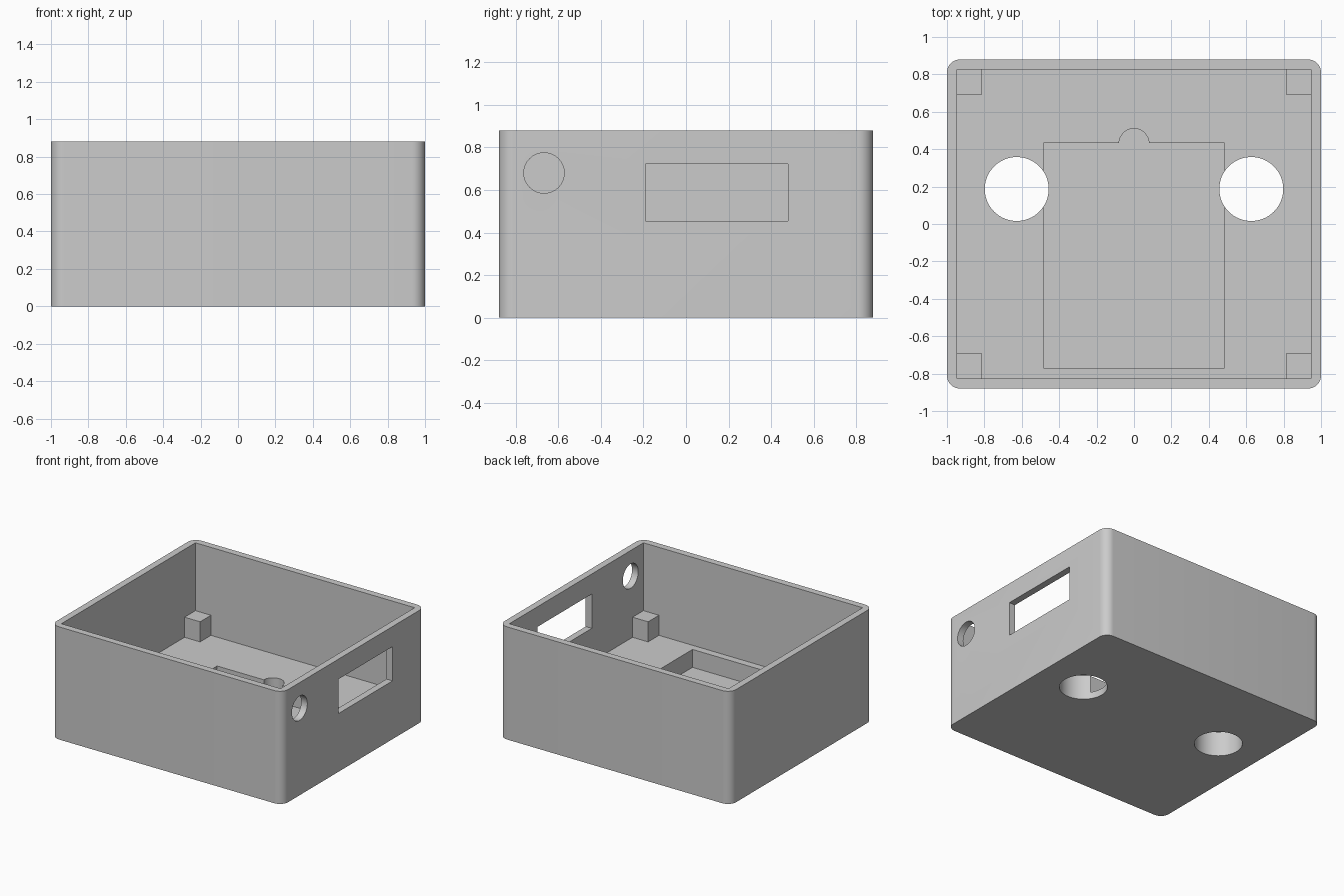
import bpy, bmesh, math
from mathutils import Matrix

if "Cube" in bpy.data.objects:
    bpy.data.objects.remove(bpy.data.objects["Cube"], do_unlink=True)

W, D, H = 1.0, 0.88, 0.88        # half width, half depth, height
WALL = 0.053
FLOOR, BASE = 0.193, 0.053       # raised floor and pocket floor heights
POST, POST_TOP = 0.134, 0.35
IX, IY = W - WALL, D - WALL      # inner half sizes

grey = bpy.data.materials.new("plain_grey")
grey.use_nodes = True
grey.diffuse_color = (0.6, 0.6, 0.6, 1)
grey.node_tree.nodes["Principled BSDF"].inputs["Base Color"].default_value = (0.6, 0.6, 0.6, 1)


def make(name, bm):
    bmesh.ops.recalc_face_normals(bm, faces=bm.faces)
    mesh = bpy.data.meshes.new(name)
    bm.to_mesh(mesh)
    bm.free()
    mesh.materials.append(grey)
    obj = bpy.data.objects.new(name, mesh)
    bpy.context.collection.objects.link(obj)
    return obj


def box(name, x0, x1, y0, y1, z0, z1):
    bm = bmesh.new()
    bmesh.ops.create_cube(bm, size=1)
    for v in bm.verts:
        v.co.x = x1 if v.co.x > 0 else x0
        v.co.y = y1 if v.co.y > 0 else y0
        v.co.z = z1 if v.co.z > 0 else z0
    return make(name, bm)


def cylinder(name, centre, radius, length, axis="Z"):
    bm = bmesh.new()
    turn = Matrix.Rotation(math.pi / 2, 4, "Y") if axis == "X" else Matrix()
    bmesh.ops.create_cone(bm, cap_ends=True, segments=64, radius1=radius, radius2=radius,
                          depth=length, matrix=Matrix.Translation(centre) @ turn)
    return make(name, bm)


def cut(target, cutter):
    cutter.hide_render = True
    mod = target.modifiers.new("cut", "BOOLEAN")
    mod.operation, mod.solver, mod.object = "DIFFERENCE", "EXACT", cutter
    bpy.context.view_layer.objects.active = target
    bpy.ops.object.modifier_apply(modifier=mod.name)
    bpy.data.objects.remove(cutter, do_unlink=True)


# Outer shell: rounded rectangle extruded upward
R, STEPS = 0.07, 10
bm = bmesh.new()
ring = []
for i, (sx, sy) in enumerate([(1, 1), (-1, 1), (-1, -1), (1, -1)]):
    for k in range(STEPS + 1):
        a = math.pi / 2 * (i + k / STEPS)
        ring.append(bm.verts.new((sx * (W - R) + R * math.cos(a),
                                  sy * (D - R) + R * math.sin(a), 0)))
face = bm.faces.new(ring)
top = bmesh.ops.extrude_face_region(bm, geom=[face])["geom"]
bmesh.ops.translate(bm, vec=(0, 0, H), verts=[g for g in top if isinstance(g, bmesh.types.BMVert)])
case = make("case_body", bm)

# Main cavity, then the floor pocket with its finger notch
cut(case, box("cavity", -IX, IX, -IY, IY, FLOOR, H + 0.2))
cut(case, box("pocket", -0.483, 0.483, -0.77, 0.432, BASE, FLOOR + 0.1))
cut(case, cylinder("notch", (0, 0.43, BASE + 0.2), 0.08, 0.4))

# Round holes through the floor
for side in (-1, 1):
    cut(case, cylinder("floor_hole", (side * 0.627, 0.187, 0.1), 0.171, 0.5))

# Window and cable hole through the +x wall
cut(case, box("window", 0.9, 1.1, -0.19, 0.48, 0.455, 0.723))
cut(case, cylinder("cable_hole", (1, -0.668, 0.68), 0.095, 0.2, "X"))

# Square corner posts, set slightly into the walls and floor
E = 0.01
for fx, sx in (("right", -1), ("left", 1)):
    for fy, sy in (("front", -1), ("back", 1)):
        xs = sorted((sx * (IX - POST), sx * (IX + E)))
        ys = sorted((sy * (IY - POST), sy * (IY + E)))
        box(f"{fy}_{fx}_post", *xs, *ys, FLOOR - E, POST_TOP)

# Smooth the curved walls, keep the edges crisp
bpy.ops.object.select_all(action="DESELECT")
case.select_set(True)
bpy.context.view_layer.objects.active = case
bpy.ops.object.shade_smooth_by_angle(angle=math.radians(30))
